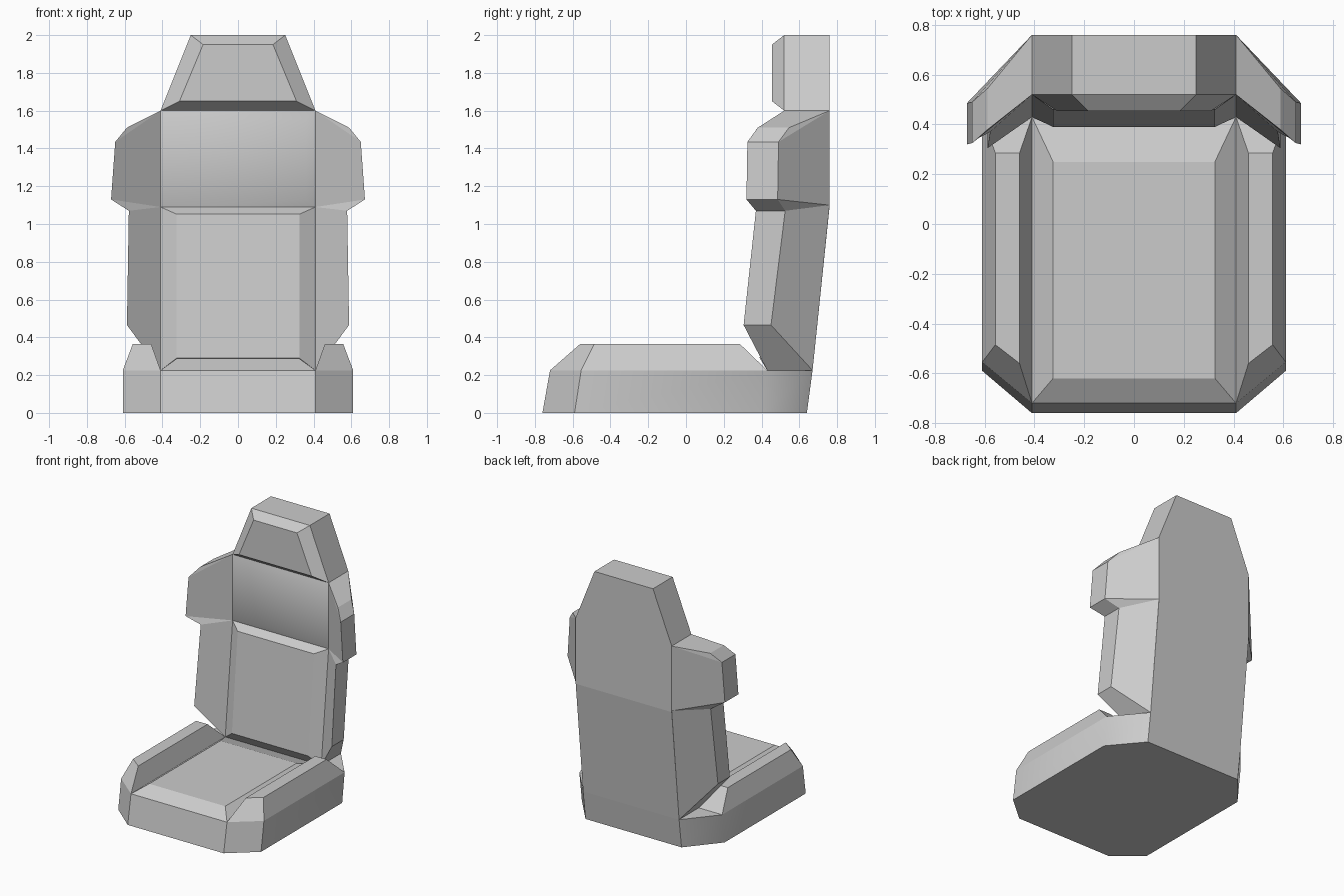
import bpy

if "Cube" in bpy.data.objects:
    bpy.data.objects.remove(bpy.data.objects["Cube"])

grey = bpy.data.materials.new("seat grey")
grey.diffuse_color = (0.6, 0.6, 0.6, 1)
grey.use_nodes = True
grey.node_tree.nodes["Principled BSDF"].inputs["Base Color"].default_value = grey.diffuse_color


def make(name, verts, faces, smooth=(), mirror=False):
    me = bpy.data.meshes.new(name)
    me.from_pydata(verts, [], faces)
    me.materials.append(grey)
    for i in smooth:
        me.polygons[i].use_smooth = True
    ob = bpy.data.objects.new(name, me)
    bpy.context.collection.objects.link(ob)
    if mirror:
        ob.modifiers.new("mirror", "MIRROR")
    return ob


def loft(name, rings, bottom=False, smooth=(), mirror=False):
    """Skin a stack of rings and cap the last one."""
    n = len(rings[0])
    verts = [p for r in rings for p in r]
    faces = []
    for k in range(len(rings) - 1):
        for i in range(n):
            j = (i + 1) % n
            faces.append((k*n + i, k*n + j, k*n + n + j, k*n + n + i))
    faces.append(tuple(range((len(rings) - 1)*n, len(rings)*n)))
    if bottom:
        faces.append(tuple(reversed(range(n))))
    return make(name, verts, faces, smooth, mirror)


def both(half):
    """Complete a right-hand outline with its left-hand half."""
    return half + [(-x, y, z) for x, y, z in reversed(half)]


def panel(x0, y0, z0, x1, y1, z1):
    """Four-cornered ring, seen from the front, from lower to upper edge."""
    return [(-x0, y0, z0), (x0, y0, z0), (x1, y1, z1), (-x1, y1, z1)]


# Base tub, with softened side and rear corners
loft("seat_base", [
    both([(.41, -.76, 0), (.61, -.59, 0), (.61, .40, 0), (.41, .64, 0)]),
    both([(.41, -.72, .225), (.61, -.555, .225), (.61, .43, .225), (.41, .67, .225)]),
], bottom=True, smooth=(1, 2, 4, 5))

# Raised seat side bolsters
loft("seat_bolster", [
    [(.41, -.72, .225), (.61, -.555, .225), (.61, .43, .225), (.41, .43, .225)],
    [(.46, -.56, .365), (.557, -.485, .365), (.557, .285, .365), (.46, .285, .365)],
], mirror=True)

# Seat cushion
loft("seat_cushion", [panel(.41, -.72, .225, .41, .43, .225),
                      panel(.325, -.62, .287, .325, .25, .287)])

# Backrest shell including headrest block
loft("back_shell", [
    [(-x, f, z), (x, f, z), (x, b, z), (-x, b, z)]
    for x, f, b, z in [(.41, .43, .67, .225), (.41, .52, .76, 1.09),
                       (.41, .52, .76, 1.6), (.25, .52, .76, 2.0)]])

# Backrest pads and headrest pad
loft("lower_back_pad", [panel(.41, .43, .225, .41, .52, 1.09),
                        panel(.325, .39, .29, .325, .46, 1.052)])
loft("upper_back_pad", [panel(.41, .52, 1.09, .41, .52, 1.6),
                        panel(.36, .495, 1.13, .36, .495, 1.555)],
     smooth=range(5))
loft("headrest_pad", [panel(.41, .52, 1.6, .25, .52, 2.0),
                      panel(.31, .455, 1.65, .185, .455, 1.95)])

# Flared backrest wings: rim points are x, front y, rear y, z
rim = [(.588, .305, .45, .465), (.578, .37, .525, 1.07), (.672, .32, .485, 1.13),
       (.65, .325, .49, 1.435), (.588, .38, .545, 1.51)]
front = [(.41, .43, .225), (.41, .52, 1.09), (.41, .52, 1.6)]
rear = [(.41, .67, .225), (.41, .76, 1.1), (.41, .76, 1.6)]
verts = front + rear + [(x, f, z) for x, f, b, z in rim] + [(x, b, z) for x, f, b, z in rim]
faces = []
for s, r, flip in ((0, 6, False), (3, 11, True)):
    for f in ((s, r, r+1, s+1), (s+1, r+1, r+2), (s+1, r+2, r+3, s+2), (s+2, r+3, r+4)):
        faces.append(tuple(reversed(f)) if flip else f)
faces += [(6+i, 11+i, 12+i, 7+i) for i in range(4)]
faces += [(0, 3, 11, 6), (2, 10, 15, 5)]
make("back_wing", verts, faces, mirror=True)
